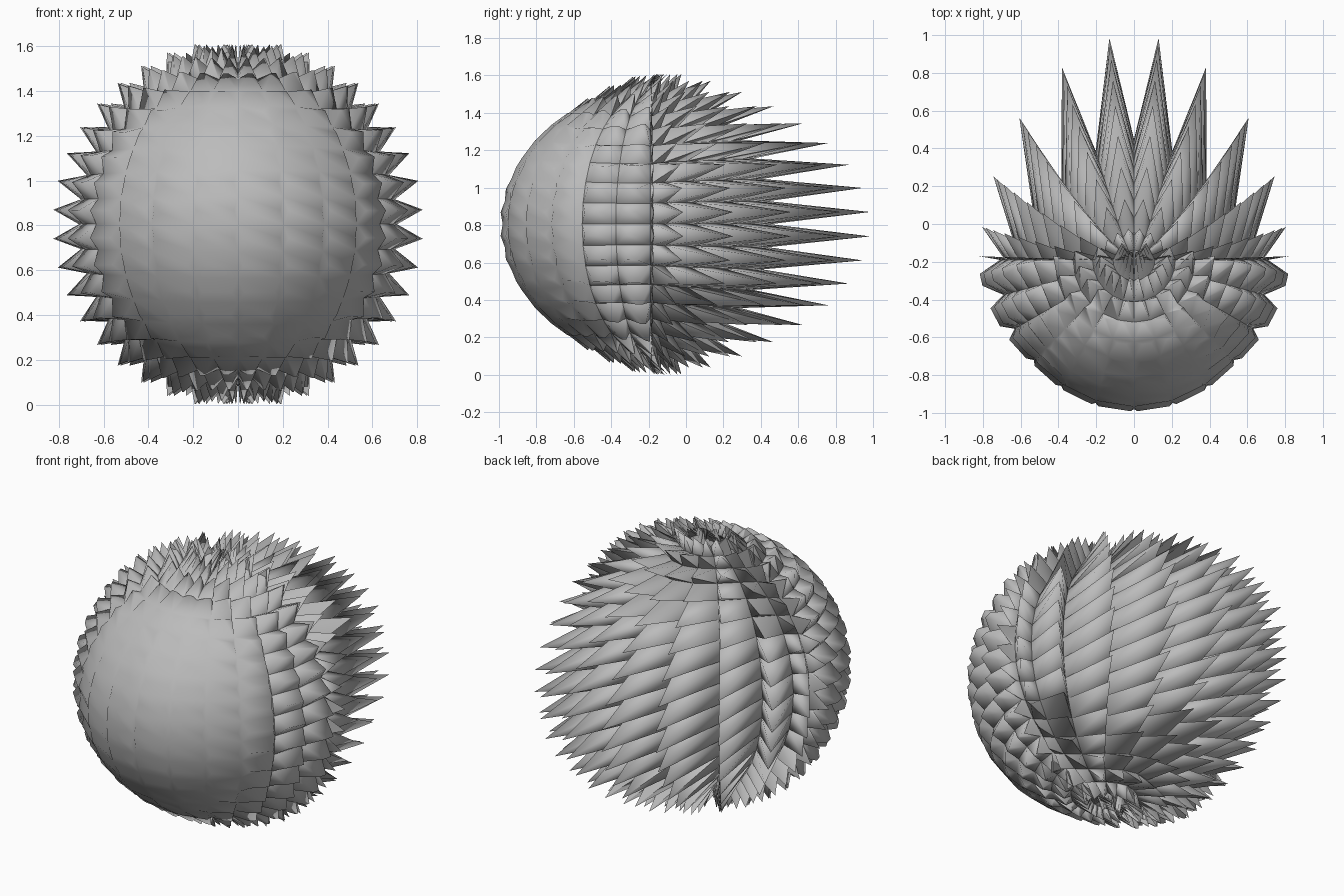
import bpy, bmesh, math

cube = bpy.data.objects.get("Cube")
if cube:
    bpy.data.objects.remove(cube)

COLS, ROWS = 24, 20
MID_Z, MID_Y = 0.805, -0.19


def skin_point(lon, lat):
    """Body surface: round at the front, hollowed at the back. lon 0 is the back."""
    c, cl = math.cos(lon), max(math.cos(lat), 0)
    radius = 0.71 + 0.08 * (c * cl) ** 2
    if c > 0:
        y = 0.64 * c ** 3 * cl ** 1.35
    else:
        y = radius * c * cl
    return (radius * math.sin(lon) * cl, MID_Y + y, MID_Z + radius * math.sin(lat))


def tip_point(lon, lat):
    """Tip of a scale: long and swept back behind, short in front."""
    c, s = math.cos(lon), math.sin(lon)
    cl, sl = math.cos(lat), math.sin(lat)
    if c > 0:
        radius = 0.83
        y = 1.2 * c * c * cl ** 1.35
        x = min(1, 0.83 + 0.3 * c * c) * s * cl
    else:
        d = -c * cl
        radius = 0.83 - 0.08 * d + 0.22 * max(0, d - 0.75)
        y = -radius * d + 0.1 * sl * sl
        x = radius * s * cl
    z = max(-0.803, min(0.803, radius * sl))
    return (x, MID_Y + y, MID_Z + z)


# Scaly body: one scale on each cell of a latitude grid
bm = bmesh.new()
grid = []
for r in range(ROWS + 1):
    lat = math.pi * (r / ROWS - 0.5)
    count = 1 if r in (0, ROWS) else COLS
    ring = [bm.verts.new(skin_point(math.tau * c / COLS, lat)) for c in range(count)]
    grid.append(ring * (COLS // count))

for r in range(ROWS):
    lat = math.pi * ((r + 0.5) / ROWS - 0.5)
    for c in range(COLS):
        n = (c + 1) % COLS
        lon = math.tau * (c + 0.5) / COLS
        a, b = grid[r][c], grid[r][n]
        d, e = grid[r + 1][n], grid[r + 1][c]
        front = -math.cos(lon)
        if front > 0 and a != b and d != e:
            # Front scales end in a level ridge, wider towards the middle
            w = 0.42 * math.sqrt(front) * math.cos(lat) ** 2 * math.tau / COLS
            p = bm.verts.new(tip_point(lon - w, lat))
            q = bm.verts.new(tip_point(lon + w, lat))
            faces = [(a, b, q, p), (b, d, q), (d, e, p, q), (e, a, p)]
        else:
            # Back scales end in a point
            t = bm.verts.new(tip_point(lon, lat))
            faces = [(u, v, t) for u, v in ((a, b), (b, d), (d, e), (e, a)) if u != v]
        for f in faces:
            bm.faces.new(f)

bmesh.ops.recalc_face_normals(bm, faces=bm.faces)
mesh = bpy.data.meshes.new("spiny_body")
bm.to_mesh(mesh)
bm.free()
body = bpy.data.objects.new("spiny_body", mesh)
bpy.context.collection.objects.link(body)

# Plain grey
grey = bpy.data.materials.new("grey")
grey.use_nodes = True
grey.diffuse_color = (0.5, 0.5, 0.5, 1)
grey.node_tree.nodes["Principled BSDF"].inputs["Base Color"].default_value = (0.5, 0.5, 0.5, 1)
mesh.materials.append(grey)

bpy.context.view_layer.objects.active = body
body.select_set(True)
bpy.ops.object.shade_smooth_by_angle(angle=math.radians(100))
